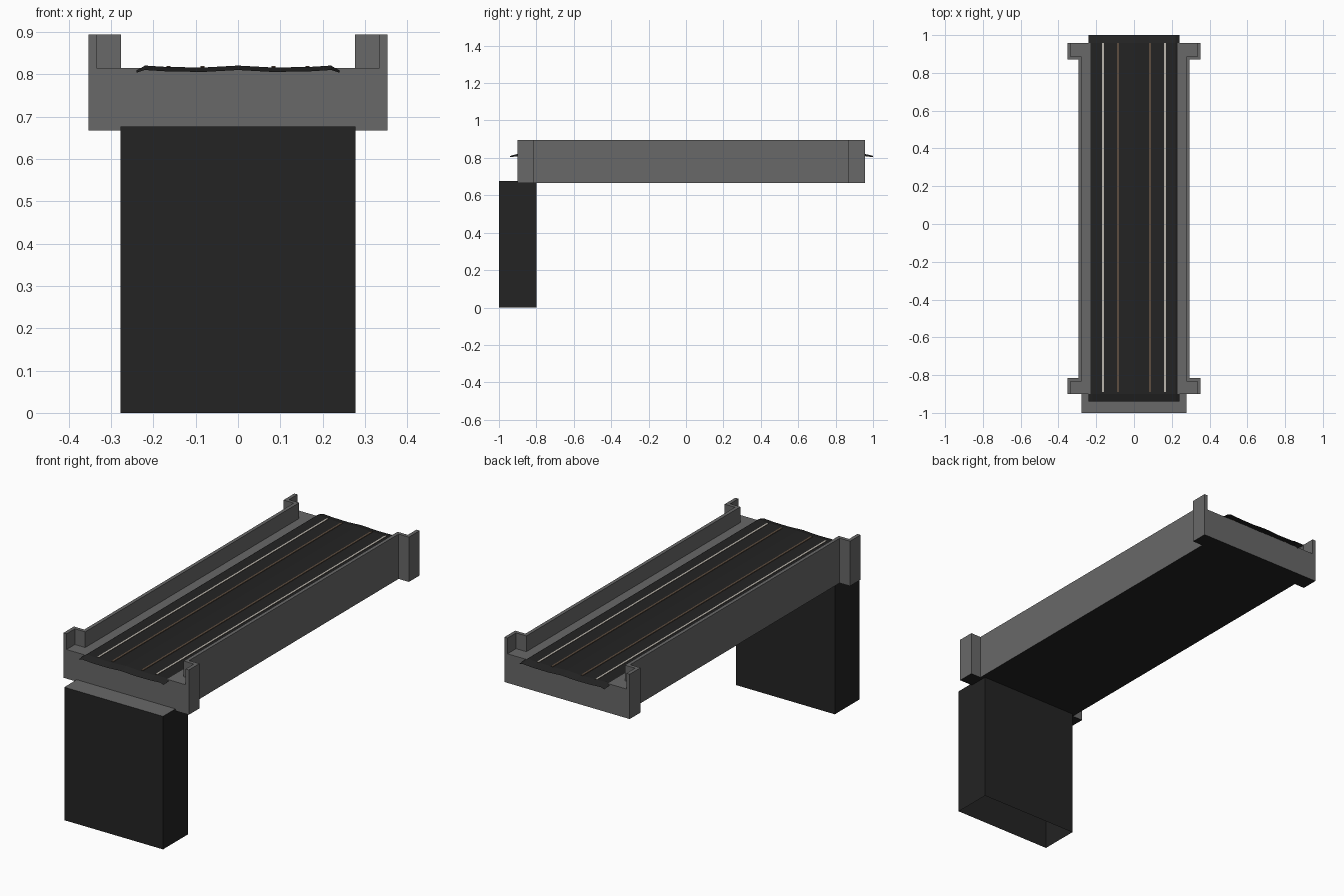
import bpy, bmesh

if "Cube" in bpy.data.objects:
    bpy.data.objects.remove(bpy.data.objects["Cube"])


def material(name, r, g, b):
    m = bpy.data.materials.new(name)
    m.diffuse_color = (r, g, b, 1)
    m.use_nodes = True
    m.node_tree.nodes["Principled BSDF"].inputs["Base Color"].default_value = m.diffuse_color
    return m


CONCRETE = material("grey_concrete", 0.14, 0.14, 0.14)
DARK = material("dark_stone", 0.017, 0.017, 0.017)
STEEL = material("light_rail", 0.5, 0.47, 0.42)
RUST = material("rusty_rail", 0.11, 0.075, 0.05)


def finish(name, bm, mats, pick=None):
    me = bpy.data.meshes.new(name)
    for f in bm.faces:
        f.normal_update()
        f.material_index = pick(f) if pick else 0
    bm.to_mesh(me)
    bm.free()
    ob = bpy.data.objects.new(name, me)
    for m in mats:
        me.materials.append(m)
    bpy.context.collection.objects.link(ob)
    return ob


def prism(name, plan, z0, z1, mats, pick=None, drop_bottom=False):
    bm = bmesh.new()
    base = bm.faces.new([bm.verts.new((x, y, z0)) for x, y in plan])
    top = bmesh.ops.extrude_face_region(bm, geom=[base], use_keep_orig=True)
    bmesh.ops.translate(bm, vec=(0, 0, z1 - z0),
                        verts=[v for v in top["geom"] if isinstance(v, bmesh.types.BMVert)])
    bmesh.ops.recalc_face_normals(bm, faces=bm.faces)
    if drop_bottom:
        low = [f for f in bm.faces if all(v.co.z < z0 + 1e-5 for v in f.verts)]
        bmesh.ops.delete(bm, geom=low, context="FACES")
    return finish(name, bm, mats, pick)


Y0, Y1 = -0.9, 0.957          # deck ends
B0, B1 = -0.815, 0.87         # inner limits of the corner bays
XI, XO, XB = 0.277, 0.295, 0.353
T = 0.018                     # parapet thickness
DECK = 0.815

# pier: open underneath, grey cap
prism("pier", [(-0.278, -1), (0.278, -1), (0.278, -0.8), (-0.278, -0.8)], 0, 0.677,
      [DARK, CONCRETE], lambda f: 1 if f.normal.z > 0.5 else 0, True)

# deck girder with a widened bay at each corner, dark underside
half = [(XB, Y0), (XB, B0), (XO, B0), (XO, B1), (XB, B1), (XB, Y1)]
prism("deck_girder", half + [(-x, y) for x, y in reversed(half)], 0.667, DECK,
      [CONCRETE, DARK], lambda f: 1 if f.normal.z < -0.5 else 0)

# parapets stepping out around the bays
wall = [(XB, Y0), (XB, B0), (XO, B0), (XO, B1), (XB, B1), (XB, Y1),
        (XB - T, Y1), (XB - T, B1 + T), (XI, B1 + T), (XI, B0 - T), (XB - T, B0 - T), (XB - T, Y0)]
for side, s in (("right", 1), ("left", -1)):
    prism(side + "_parapet", [(s * x, y) for x, y in wall], DECK, 0.895, [CONCRETE])

# track bed: thin crowned sheet whose ends dip
section = [(0.0, 0.821), (0.035, 0.819), (0.08, 0.8165), (0.165, 0.8175), (0.22, 0.821), (0.24, 0.809)]
section = [(-x, z) for x, z in reversed(section[1:])] + section
stations = [(-0.94, -0.0105), (-0.9, 0), (0.957, 0), (1.0, -0.0105)]
bm = bmesh.new()
rows = [[bm.verts.new((x, y, max(z + d, 0.804))) for x, z in section] for y, d in stations]
for a, b in zip(rows, rows[1:]):
    for i in range(len(section) - 1):
        bm.faces.new((a[i], a[i + 1], b[i + 1], b[i]))
finish("track_bed", bm, [DARK])

# rails: thin plates on the bed
for side, s in (("right", 1), ("left", -1)):
    for part, x, mat in (("outer", 0.164, STEEL), ("inner", 0.084, RUST)):
        c, w = s * x, 0.005
        prism(f"{side}_{part}_rail", [(c - w, -0.89), (c + w, -0.89), (c + w, 0.957), (c - w, 0.957)],
              0.815, 0.8195, [RUST, mat], lambda f: 1 if f.normal.z > 0.5 else 0)
